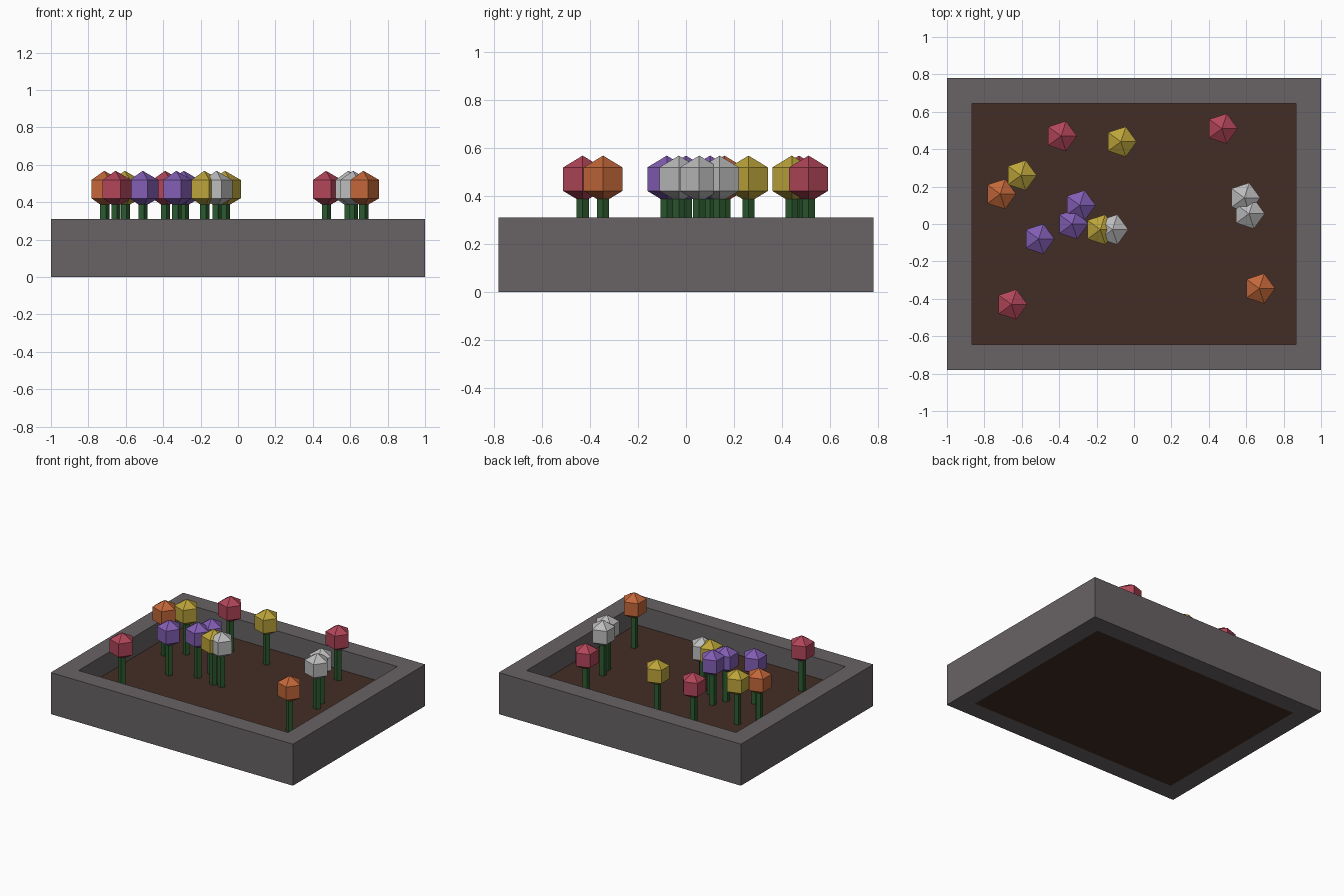
import bpy
import bmesh
from math import cos, sin, pi

cube = bpy.data.objects.get("Cube")
if cube:
    bpy.data.objects.remove(cube, do_unlink=True)


def material(name, rgb):
    mat = bpy.data.materials.new(name)
    mat.use_nodes = True
    colour = (*rgb, 1.0)
    mat.diffuse_color = colour
    for node in mat.node_tree.nodes:
        if node.type == "BSDF_PRINCIPLED":
            node.inputs["Base Color"].default_value = colour
    return mat


stone = material("grey stone", (0.14, 0.123, 0.128))
earth = material("brown earth", (0.055, 0.027, 0.018))
green = material("stem green", (0.025, 0.1, 0.028))
petals = {
    "pink": material("pink petal", (0.44, 0.06, 0.10)),
    "orange": material("orange petal", (0.54, 0.135, 0.041)),
    "yellow": material("yellow petal", (0.50, 0.37, 0.043)),
    "purple": material("purple petal", (0.22, 0.11, 0.45)),
    "white": material("white petal", (0.50, 0.50, 0.50)),
}


def add_object(name, bm, mat, location=(0, 0, 0)):
    bmesh.ops.recalc_face_normals(bm, faces=bm.faces[:])
    mesh = bpy.data.meshes.new(name)
    bm.to_mesh(mesh)
    bm.free()
    mesh.materials.append(mat)
    obj = bpy.data.objects.new(name, mesh)
    obj.location = location
    bpy.context.collection.objects.link(obj)
    return obj


def rectangle(bm, half_x, half_y, z):
    corners = ((-1, -1), (1, -1), (1, 1), (-1, 1))
    return [bm.verts.new((sx * half_x, sy * half_y, z)) for sx, sy in corners]


def bridge(bm, a, b):
    for i in range(len(a)):
        j = (i + 1) % len(a)
        bm.faces.new((a[i], a[j], b[j], b[i]))


def five_sided(rings, poles=None):
    """Stack five-sided rings of (radius, z), closed by caps or by two poles."""
    bm = bmesh.new()
    loops = [[bm.verts.new((r * cos(2 * pi * i / 5), r * sin(2 * pi * i / 5), z))
              for i in range(5)] for r, z in rings]
    for low, high in zip(loops, loops[1:]):
        bridge(bm, low, high)
    for k, loop in enumerate((loops[0], loops[-1])):
        if poles:
            tip = bm.verts.new((0, 0, poles[k]))
            for i in range(5):
                bm.faces.new((loop[i], loop[(i + 1) % 5], tip))
        else:
            bm.faces.new(loop)
    return bm


# Planter frame: four walls around an open middle
HEIGHT, SOIL = 0.31, 0.16
bm = bmesh.new()
sections = [rectangle(bm, 1, 0.78, 0), rectangle(bm, 1, 0.78, HEIGHT),
            rectangle(bm, 0.865, 0.645, HEIGHT), rectangle(bm, 0.865, 0.645, 0)]
for k in range(4):
    bridge(bm, sections[k], sections[(k + 1) % 4])
add_object("planter_frame", bm, stone)

# Soil bed filling the lower half of the frame
bm = bmesh.new()
bottom = rectangle(bm, 0.865, 0.645, 0)
top = rectangle(bm, 0.865, 0.645, SOIL)
bridge(bm, bottom, top)
bm.faces.new(bottom)
bm.faces.new(top)
add_object("soil_bed", bm, earth)

# Flowers: five-sided stem with a faceted bud
flowers = {
    "pink": [(-0.39, 0.47), (0.47, 0.51), (-0.655, -0.43)],
    "orange": [(-0.715, 0.16), (0.67, -0.345)],
    "yellow": [(-0.07, 0.44), (-0.605, 0.26), (-0.18, -0.03)],
    "purple": [(-0.29, 0.10), (-0.33, 0.0), (-0.51, -0.08)],
    "white": [(-0.115, -0.03), (0.59, 0.14), (0.615, 0.055)],
}
BUD_Z, BUD_R = 0.47, 0.098
for colour, spots in flowers.items():
    for n, (x, y) in enumerate(spots, 1):
        stem = five_sided([(0.027, SOIL - 0.005), (0.027, BUD_Z)])
        add_object(f"{colour}_flower_stem_{n}", stem, green, (x, y, 0))
        ring = BUD_R * sin(pi / 3)
        bud = five_sided([(ring, -BUD_R / 2), (ring, BUD_R / 2)], (-BUD_R, BUD_R))
        add_object(f"{colour}_flower_bud_{n}", bud, petals[colour], (x, y, BUD_Z))
